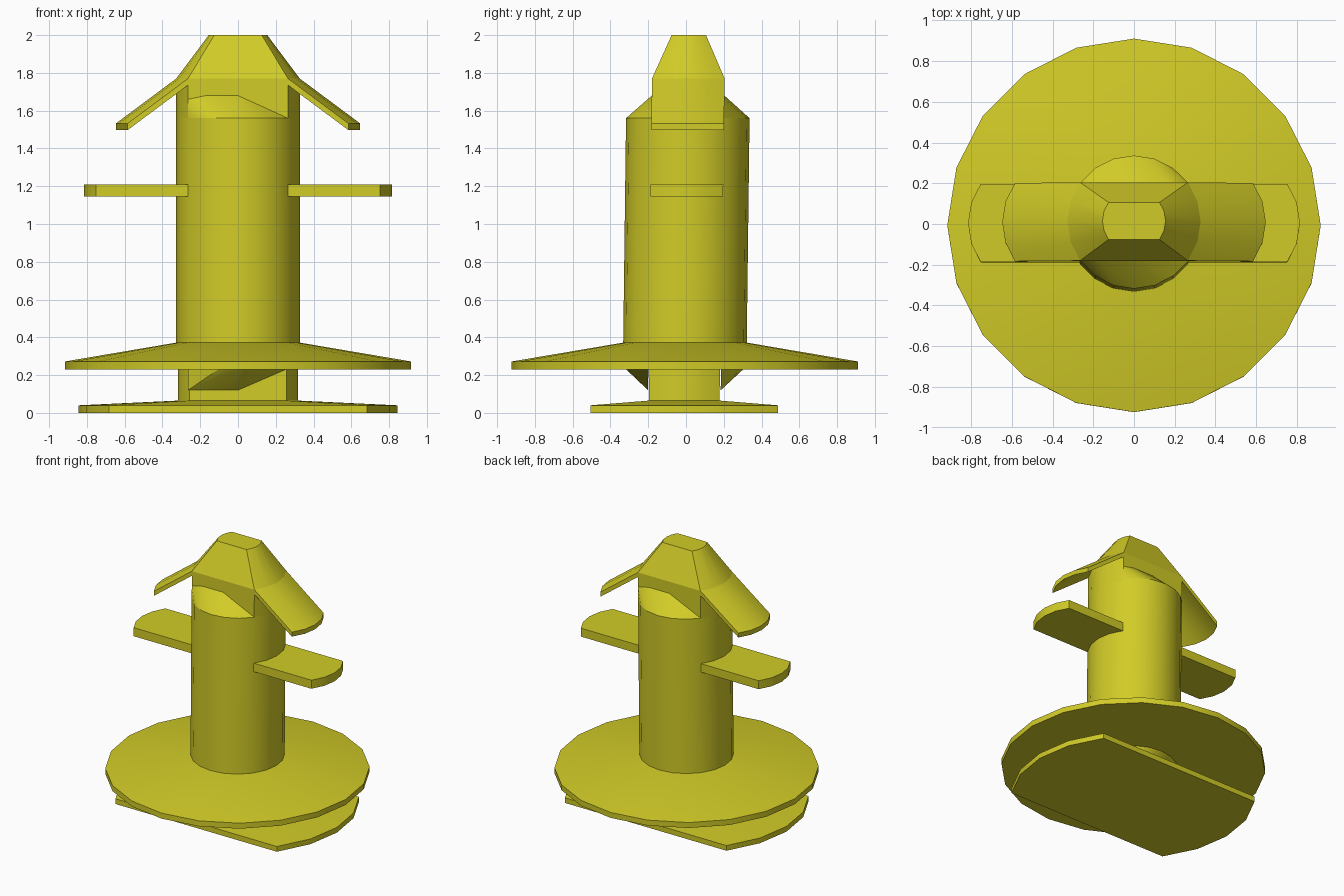
import bpy, bmesh, math

if "Cube" in bpy.data.objects:
    bpy.data.objects.remove(bpy.data.objects["Cube"], do_unlink=True)

yellow = bpy.data.materials.new("mustard_yellow")
yellow.use_nodes = True
COLOUR = (0.64, 0.60, 0.02, 1)
yellow.diffuse_color = COLOUR
yellow.node_tree.nodes["Principled BSDF"].inputs["Base Color"].default_value = COLOUR

R = 0.327  # trunk radius


def arc(r, z, k0, k1, dx=0.0):
    """Points k0..k1 of a 20-sided circle, shifted along x."""
    return [(r * math.cos(k * math.pi / 10) + dx, r * math.sin(k * math.pi / 10), z)
            for k in range(k0, k1 + 1)]


def lens(r, z):
    """20-sided circle with its front and back cut off straight."""
    return arc(r, z, -2, 2) + arc(r, z, 8, 12)


def finish(name, bm, turned):
    """Turn half round if asked, add the slight lean, and make the object."""
    s = -1 if turned else 1
    for v in bm.verts:
        v.co.x *= s
        v.co.y = v.co.y * s - 0.01 + 0.0125 * v.co.z
    bmesh.ops.recalc_face_normals(bm, faces=bm.faces[:])
    me = bpy.data.meshes.new(name)
    bm.to_mesh(me)
    bm.free()
    me.materials.append(yellow)
    ob = bpy.data.objects.new(name, me)
    bpy.context.collection.objects.link(ob)
    bpy.ops.object.select_all(action='DESELECT')
    ob.select_set(True)
    bpy.context.view_layer.objects.active = ob
    bpy.ops.object.shade_smooth_by_angle(angle=math.radians(30))


def loft(name, rings, turned=False):
    """Skin a row of equal rings and cap both ends."""
    bm = bmesh.new()
    rows = [[bm.verts.new(p) for p in ring] for ring in rings]
    n = len(rows[0])
    for a, b in zip(rows, rows[1:]):
        for i in range(n):
            j = (i + 1) % n
            bm.faces.new((a[i], a[j], b[j], b[i]))
    bm.faces.new(rows[0])
    bm.faces.new(rows[-1])
    finish(name, bm, turned)


def hull(name, points, turned=False):
    """Wrap points in a convex solid."""
    bm = bmesh.new()
    for p in points:
        bm.verts.new(p)
    res = bmesh.ops.convex_hull(bm, input=bm.verts[:])
    inside = [g for g in res["geom_interior"] if isinstance(g, bmesh.types.BMVert)]
    bmesh.ops.delete(bm, geom=inside, context='VERTS')
    bmesh.ops.dissolve_limit(bm, angle_limit=0.01, verts=bm.verts[:], edges=bm.edges[:])
    finish(name, bm, turned)


# Foot plate and pedestal
hull("foot_plate", lens(0.845, 0) + lens(0.845, 0.04) + lens(0.32, 0.065))
loft("pedestal", [lens(0.318, 0.05), lens(0.318, 0.24)])

# Wide skirt and round trunk
loft("skirt", [arc(0.917, 0.23, 0, 19), arc(0.917, 0.272, 0, 19), arc(R, 0.372, 0, 19)])
loft("trunk", [arc(R, 0.36, 0, 19), arc(R, 1.56, 0, 19)])

# Neck and tapered cap
loft("neck", [lens(R, 1.55), lens(R, 1.77)])
loft("cap", [lens(R, 1.77), lens(0.155, 2.0)])

cut_y = -R * math.sin(math.pi / 5)
cut_x = R * math.cos(math.pi / 5)

# Parts that repeat half a turn round
for turned, side, face in ((False, "left", "front"), (True, "right", "back")):
    # Flat arm with a rounded tip
    loft(side + "_arm", [arc(R, z, -2, 2, 0.488) + [(0.1, -cut_y, z), (0.1, cut_y, z)]
                         for z in (1.145, 1.21)], turned)
    # Drooping curved roof flap
    loft(side + "_flap", [arc(R, z, -2, 2, dx) + arc(R, z - 0.035, -2, 2, dx)[::-1]
                          for dx, z in ((0, 1.77), (0.32, 1.532))], turned)
    # Sloping shoulder on top of the trunk
    hull(face + "_shoulder", arc(R, 1.56, -7, -2)
         + [(-cut_x, cut_y, 1.56), (-cut_x, cut_y, 1.66),
            (-0.17, cut_y, 1.68), (0, cut_y, 1.68)], turned)
    # Flare between pedestal and skirt
    hull(face + "_flare", arc(0.315, 0.235, -7, -3)
         + [(-cut_x, cut_y, 0.235), (cut_x, cut_y, 0.235),
            (-cut_x, cut_y, 0.12), (0, cut_y, 0.12)], turned)
